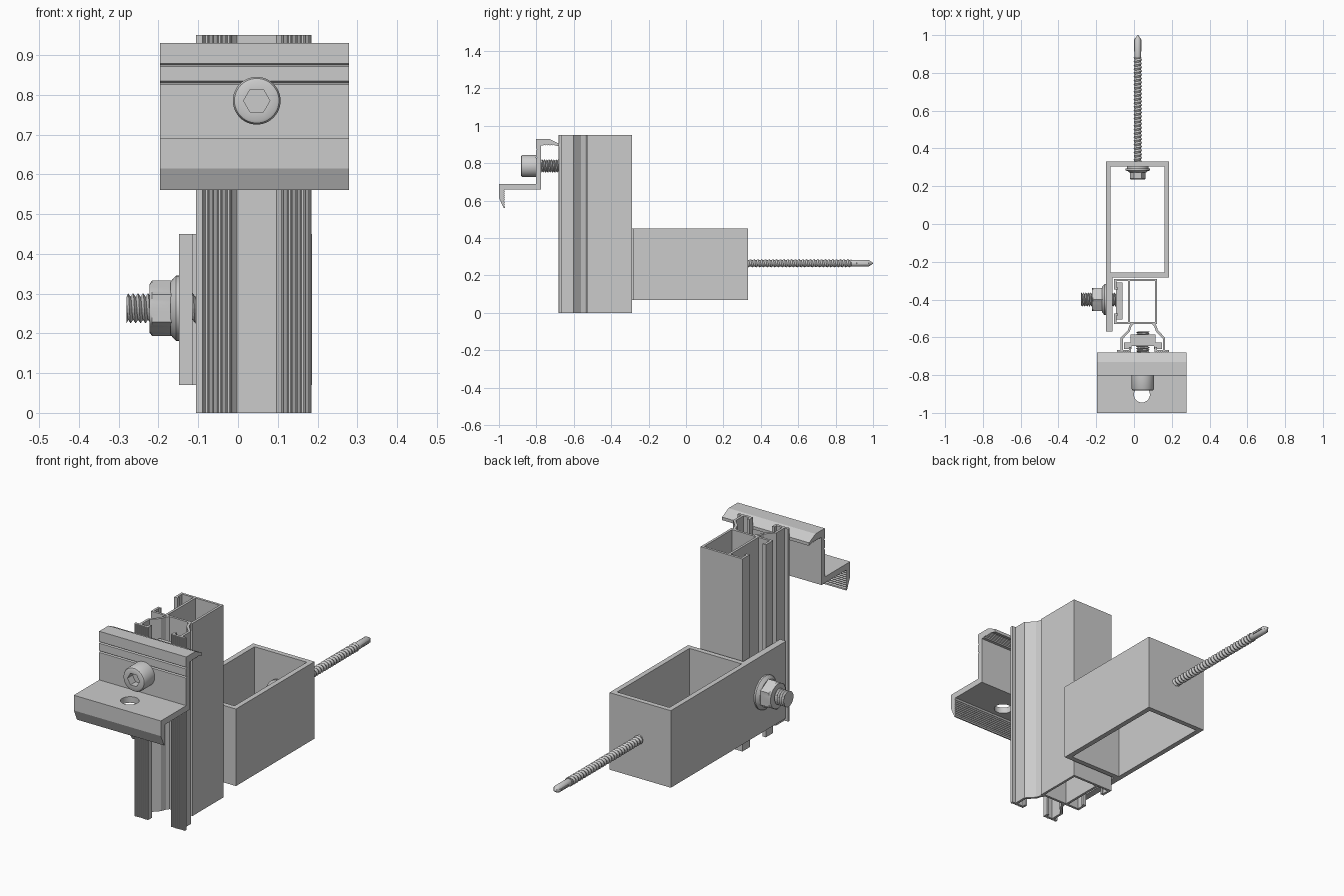
import bpy, bmesh, math
from mathutils import Matrix, Vector

if "Cube" in bpy.data.objects:
    bpy.data.objects.remove(bpy.data.objects["Cube"])

# local z -> -x (nuts on the left side) and local z -> +y (screws)
NEG_X = Matrix(((0, 0, -1), (0, 1, 0), (1, 0, 0)))
POS_Y = Matrix(((1, 0, 0), (0, 0, 1), (0, -1, 0)))
# profile (u, v) with height w: rail keeps xy, clamp uses yz extruded on x
ALONG_Z = Matrix.Identity(3)
ALONG_X = Matrix(((0, 0, 1), (1, 0, 0), (0, 1, 0)))


def finish(name, bm, rot=None, loc=(0, 0, 0), smooth=False):
    if rot is not None:
        bm.transform(Matrix.Translation(loc) @ rot.to_4x4())
    bmesh.ops.remove_doubles(bm, verts=bm.verts, dist=1e-5)
    bmesh.ops.dissolve_degenerate(bm, edges=bm.edges, dist=1e-5)
    bmesh.ops.recalc_face_normals(bm, faces=bm.faces)
    me = bpy.data.meshes.new(name)
    bm.to_mesh(me)
    bm.free()
    ob = bpy.data.objects.new(name, me)
    bpy.context.collection.objects.link(ob)
    if smooth:
        bpy.ops.object.select_all(action='DESELECT')
        ob.select_set(True)
        bpy.context.view_layer.objects.active = ob
        bpy.ops.object.shade_smooth_by_angle(angle=math.radians(30))
    return ob


def prism(bm, pts, w0, w1):
    lo = [bm.verts.new((u, v, w0)) for u, v in pts]
    hi = [bm.verts.new((u, v, w1)) for u, v in pts]
    bm.faces.new(lo)
    bm.faces.new(hi)
    n = len(pts)
    for i in range(n):
        j = (i + 1) % n
        bm.faces.new((lo[i], lo[j], hi[j], hi[i]))


def wall(bm, path, t, w0, w1, closed=False):
    """Extruded sheet of thickness t following a centre line, mitred at corners."""
    p = [Vector(q) for q in path]
    n = len(p)
    rows = []
    for i in range(n):
        a = p[i - 1] if (i or closed) else None
        b = p[(i + 1) % n] if (i < n - 1 or closed) else None
        d1 = (p[i] - a).normalized() if a else (b - p[i]).normalized()
        d2 = (b - p[i]).normalized() if b else d1
        n1, n2 = Vector((-d1.y, d1.x)), Vector((-d2.y, d2.x))
        m = (n1 + n2) / (1 + n1.dot(n2)) * t / 2
        rows.append([bm.verts.new((*(p[i] + m * s), w))
                     for s, w in ((1, w0), (-1, w0), (-1, w1), (1, w1))])
    for i in range(n if closed else n - 1):
        a, b = rows[i], rows[(i + 1) % n]
        for k in range(4):
            bm.faces.new((a[k], a[(k + 1) % 4], b[(k + 1) % 4], b[k]))
    if not closed:
        bm.faces.new(rows[0])
        bm.faces.new(rows[-1])


def lathe(name, prof, sides, rot, loc, smooth=True, bm=None):
    """Turned part; a profile point (r, z, True) has a hexagonal section."""
    bm = bm or bmesh.new()
    rings = []
    for r, z, *hexa in prof:
        ring = []
        for i in range(sides):
            a = math.tau * i / sides
            k = math.cos(math.pi / 6) / math.cos(a % (math.pi / 3) - math.pi / 6) if hexa else 1
            ring.append(bm.verts.new((r * k * math.cos(a), r * k * math.sin(a), z)))
        rings.append(ring)
    for a, b in zip(rings, rings[1:]):
        for i in range(sides):
            j = (i + 1) % sides
            bm.faces.new((a[i], a[j], b[j], b[i]))
    bm.faces.new(rings[0])
    bm.faces.new(rings[-1])
    return finish(name, bm, rot, loc, smooth)


def threaded_rod(name, root, crest, z0, z1, pitch, rot, loc, sides=20):
    """Solid core plus a helical ridge between z0 and z1."""
    bm = bmesh.new()
    rows = int(2 * (z1 - z0) / pitch) + 3
    grid = []
    for j in range(-2, rows):
        r = crest if j % 2 else root
        row = []
        for i in range(sides + 1):
            a = math.tau * i / sides
            z = min(max(z0 + pitch * (j / 2 + i / sides), z0), z1)
            row.append(bm.verts.new((r * math.cos(a), r * math.sin(a), z)))
        grid.append(row)
    for a, b in zip(grid, grid[1:]):
        for i in range(sides):
            if max(b[i].co.z, b[i + 1].co.z) > z0 and min(a[i].co.z, a[i + 1].co.z) < z1:
                bm.faces.new((a[i], a[i + 1], b[i + 1], b[i]))
    return lathe(name, [(root, z0), (root, z1)], sides, rot, loc, False, bm)


# tube bracket with side tab
bm = bmesh.new()
wall(bm, [(-.136, .318), (.174, .318), (.174, -.27), (-.136, -.27)], .025, .07, .45, True)
prism(bm, [(-.148, -.27), (-.115, -.27), (-.115, -.57), (-.148, -.57)], .07, .45)
finish("tube_bracket", bm)

# upright rail: box chamber, side slot, front hat channel
CX, H, T = .047, .95, .012
bm = bmesh.new()
wall(bm, [(-.026, -.296), (.117, -.296), (.117, -.524), (-.026, -.524)], T, 0, H, True)
for y, s in ((-.296, -1), (-.524, 1)):
    wall(bm, [(-.026, y), (-.099, y), (-.099, y + s * .045), (-.086, y + s * .045)], T, 0, H)
for s in (-1, 1):
    hat = [(0, -.524), (.052, -.524), (.066, -.54), (.074, -.565), (.112, -.605),
           (.112, -.672), (.068, -.672), (.068, -.65)]
    wall(bm, [(CX + s * x, y) for x, y in hat], T, 0, H)
    # outer flange with fine front ribs
    prism(bm, [(CX + s * x, y) for x, y in
               ((.11, -.678), (.138, -.678), (.138, -.666), (.11, -.666))], 0, H)
    for i in range(7):
        x = .066 + i * .011
        prism(bm, [(CX + s * a, y) for a, y in
                   ((x - .004, -.677), (x, -.681), (x + .004, -.677))], 0, H)
finish("upright_rail", bm, ALONG_Z)

# end clamp: hook, web with grooves, shelf and lip (y, z profile)
prof = [(-1, .69), (-1, .615), (-.975, .56), (-.968, .56)]
for i in range(9):
    prof += [(-.968, .568 + i * .01), (-.973, .573 + i * .01)]
prof += [(-.968, .66), (-.776, .66), (-.776, .895)]
for i in range(6):
    prof += [(-.762 + i * .01, .895), (-.757 + i * .01, .899)]
prof += [(-.70, .895), (-.68, .89), (-.68, .905), (-.73, .93), (-.802, .93)]
for z in (.875, .83):
    prof += [(-.802, z + .004), (-.796, z), (-.802, z - .004)]
prof += [(-.802, .69)]
bm = bmesh.new()
prism(bm, prof, -.196, .279)
clamp = finish("end_clamp", bm, ALONG_X)
cutter = lathe("hole_cutter", [(.042, .6), (.042, .75)], 32, ALONG_Z, (.042, -.903, 0))
cutter.hide_render = True
mod = clamp.modifiers.new("shelf_hole", 'BOOLEAN')
mod.operation, mod.solver, mod.object = 'DIFFERENCE', 'EXACT', cutter
bpy.ops.object.select_all(action='DESELECT')
bpy.context.view_layer.objects.active = clamp
clamp.select_set(True)
bpy.ops.object.modifier_apply(modifier=mod.name)
bpy.data.objects.remove(cutter)

# clamp socket screw and its channel nut
SX, SZ = .047, .785
lathe("socket_screw_head", [(.033, .04, True), (.033, 0, True), (.05, 0), (.056, .003),
      (.06, .01), (.06, .08)], 48, POS_Y, (SX, -.882, SZ))
threaded_rod("socket_screw_shank", .028, .036, 0, .24, .0125, POS_Y, (SX, -.81, SZ))
bm = bmesh.new()
nut = [(.066, -.585), (.066, -.628), (.1, -.628), (.1, -.663), (.06, -.663), (.06, -.645)]
prism(bm, [(SX + x, y) for x, y in nut] + [(SX - x, y) for x, y in nut[::-1]],
      SZ - .075, SZ + .075)
finish("channel_nut", bm, ALONG_Z)

# side hammer bolt with flange nut
BY, BZ = -.4, .263
threaded_rod("hammer_bolt_shank", .029, .038, 0, .21, .0125, NEG_X, (-.07, BY, BZ))
bm = bmesh.new()
prism(bm, [(-.096, -.31), (-.06, -.31), (-.06, -.505), (-.096, -.505)], BZ - .045, BZ + .045)
finish("hammer_bolt_head", bm, ALONG_Z)
lathe("flange", [(.082, 0), (.082, .008), (.076, .014), (.066, .022)], 40, NEG_X, (-.148, BY, BZ))
lathe("hex_nut", [(.07, .012, True), (.07, .068, True), (.06, .075)], 48, NEG_X, (-.148, BY, BZ))

# self-drilling screw through the tube
D = (.02, 0, .265)
lathe("drill_screw_head", [(.036, .235, True), (.041, .24, True), (.041, .28, True)],
      48, POS_Y, D)
lathe("drill_screw_washer", [(.045, .272), (.052, .279), (.066, .284), (.066, .294),
      (.058, .295), (.058, .306)], 40, POS_Y, D)
threaded_rod("drill_screw_shank", .016, .022, .28, .885, .02, POS_Y, D, 16)
lathe("drill_screw_point", [(.016, .88), (.018, .89), (.018, .975), (.013, .984), (.002, 1)],
      16, POS_Y, D)
# drill flutes as two opposed cutting fins
bm = bmesh.new()
for s in (-1, 1):
    prism(bm, [(s * .003, .9), (s * .021, .915), (s * .021, .975), (s * .003, .996)], -.004, .004)
finish("drill_fins", bm, ALONG_Z, D)
